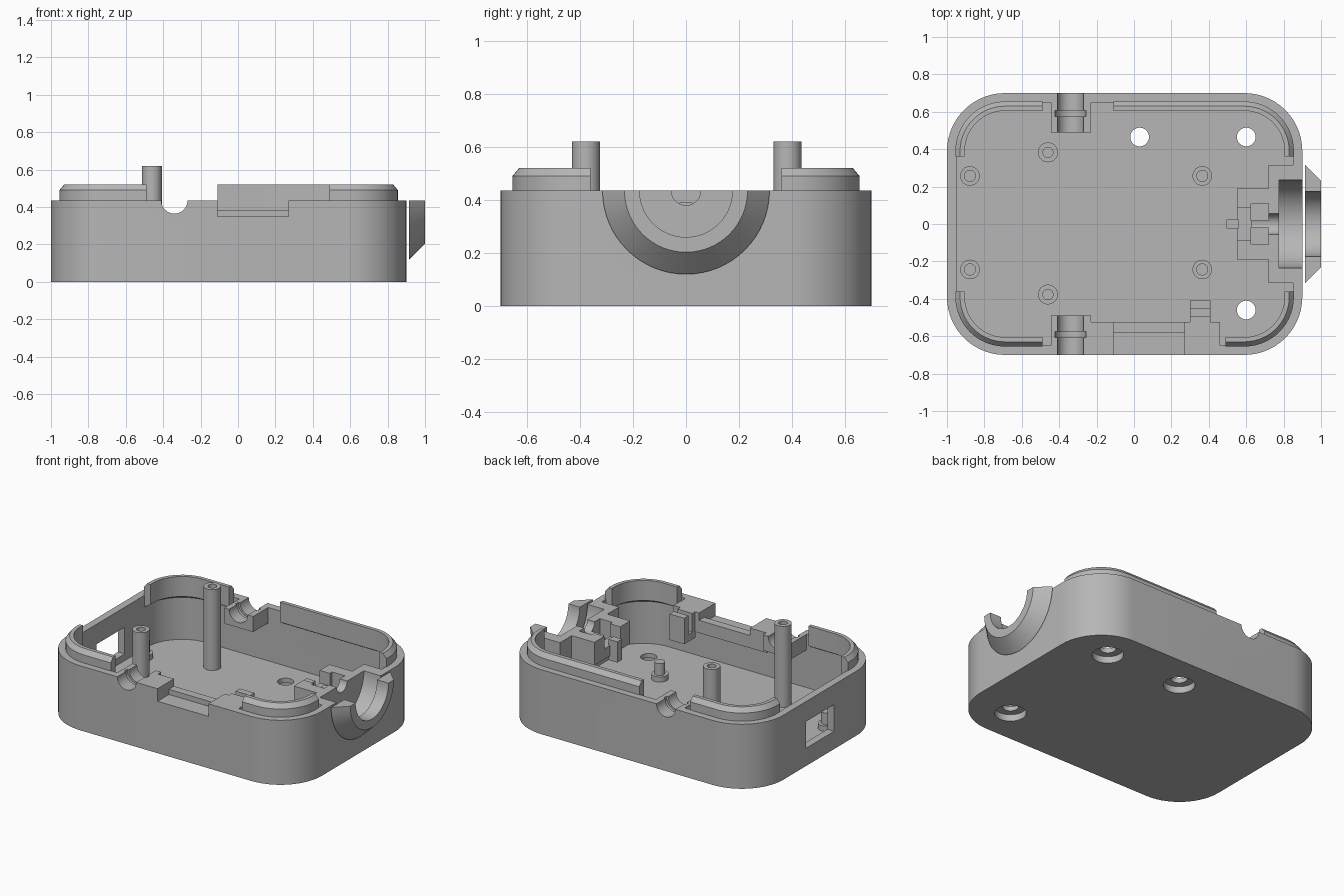
import bpy, bmesh, math
from mathutils import Matrix, Vector

if "Cube" in bpy.data.objects:
    bpy.data.objects.remove(bpy.data.objects["Cube"])

GREY = (0.47, 0.47, 0.47, 1)
mat = bpy.data.materials.new("matte grey plastic")
mat.use_nodes = True
mat.diffuse_color = GREY
mat.node_tree.nodes["Principled BSDF"].inputs["Base Color"].default_value = GREY

RIM = 0.435      # height of the split plane
FLOOR = 0.075
RADIUS = 0.31    # outer corner radius
LEFT, RIGHT, HALF_Y = -1.0, 0.9, 0.7
parts, cutters = [], []


def make(name, bm, cutter=False):
    bmesh.ops.recalc_face_normals(bm, faces=bm.faces)
    me = bpy.data.meshes.new(name)
    bm.to_mesh(me)
    bm.free()
    ob = bpy.data.objects.new(name, me)
    bpy.context.collection.objects.link(ob)
    if cutter:
        ob.hide_render = True
        cutters.append(ob)
    else:
        me.materials.append(mat)
        parts.append(ob)
    return ob


def box(name, x, y, z, cutter=False):
    bm = bmesh.new()
    size = [b - a for a, b in (x, y, z)]
    mid = [(a + b) / 2 for a, b in (x, y, z)]
    bmesh.ops.create_cube(bm, size=1, matrix=Matrix.Translation(mid) @ Matrix.Diagonal((*size, 1)))
    return make(name, bm, cutter)


def rod(name, start, end, r1, r2=None, cutter=False, segments=48):
    a, b = Vector(start), Vector(end)
    bm = bmesh.new()
    turn = (b - a).to_track_quat("Z", "Y").to_matrix().to_4x4()
    bmesh.ops.create_cone(bm, cap_ends=True, segments=segments, radius1=r1,
                          radius2=r1 if r2 is None else r2, depth=(b - a).length,
                          matrix=Matrix.Translation((a + b) / 2) @ turn)
    return make(name, bm, cutter)


def boolean(ob, others, operation="DIFFERENCE"):
    bpy.context.view_layer.objects.active = ob
    for other in others:
        mod = ob.modifiers.new("cut", "BOOLEAN")
        mod.operation = operation
        mod.solver = "EXACT"
        mod.object = other
        bpy.ops.object.modifier_apply(modifier=mod.name)


def arc(sx, sy, inset, steps=14):
    """Corner arc from the x side to the y side, inset from the outer wall."""
    cx = RIGHT - RADIUS if sx > 0 else LEFT + RADIUS
    cy, r = HALF_Y - RADIUS, RADIUS - inset
    angles = [math.pi / 2 * i / steps for i in range(steps + 1)]
    return [(cx + sx * r * math.cos(t), sy * (cy + r * math.sin(t))) for t in angles]


def rounded_slab(name, inset, z0, z1, cutter=False):
    outline = (arc(1, 1, inset) + arc(-1, 1, inset)[::-1]
               + arc(-1, -1, inset) + arc(1, -1, inset)[::-1])
    bm = bmesh.new()
    face = bm.faces.new([bm.verts.new((x, y, z0)) for x, y in outline])
    top = bmesh.ops.extrude_face_region(bm, geom=[face])["geom"]
    bmesh.ops.translate(bm, verts=[v for v in top if isinstance(v, bmesh.types.BMVert)],
                        vec=(0, 0, z1 - z0))
    return make(name, bm, cutter)


def lip(name, sx, sy, x_end, y_end):
    """Alignment lip swept round one corner."""
    profile = [(0.045, 0.355), (0.095, 0.385), (0.095, 0.52), (0.07, 0.52), (0.045, 0.49)]
    bm = bmesh.new()
    rails = []
    for inset, z in profile:
        pts = arc(sx, sy, inset)
        pts = [(pts[0][0], sy * y_end)] + pts + [(x_end, pts[-1][1])]
        rails.append([bm.verts.new((x, y, z)) for x, y in pts])
    for a, b in zip(rails, rails[1:] + rails[:1]):
        for i in range(len(a) - 1):
            bm.faces.new((a[i], a[i + 1], b[i + 1], b[i]))
    for i in (0, -1):
        bm.faces.new([r[i] for r in rails])
    return make(name, bm)


# Cutters shared between the shell and its inner blocks
cavity = rounded_slab("cavity_cutter", 0.05, FLOOR, 1, True)
port = box("port_cutter", (-1.1, -0.9), (-0.15, 0.15), (0.12, 0.30), True)
front_slot = box("front_slot_cutter", (-0.11, 0.27), (-0.8, -0.58), (0.35, 0.6), True)
slot_step = box("slot_step_cutter", (-0.11, 0.27), (-0.6, -0.5), (0.385, 0.6), True)
groove = rod("shaft_groove_cutter", (-0.34, -0.8, RIM), (-0.34, 0.8, RIM), 0.07, cutter=True)
rings = [rod("ring_groove_cutter", (-0.34, s * 0.575, RIM), (-0.34, s * 0.607, RIM), 0.083, cutter=True)
         for s in (-1, 1)]
bore = rod("socket_cutter", (0.775, 0, RIM), (0.915, 0, RIM), 0.235, cutter=True, segments=64)
mouth = rod("mouth_cutter", (0.9, 0, RIM), (1.1, 0, RIM), 0.175, cutter=True, segments=64)
cable = rod("cable_cutter", (0.6, 0, RIM), (0.8, 0, RIM), 0.055, cutter=True)
above = box("above_rim_cutter", (0.5, 1.2), (-0.5, 0.5), (RIM, 1), True)

# Shell with floor, port, screw holes and openings
shell = rounded_slab("shell", 0, 0, RIM)
screws = []
for x, y in ((0.03, 0.465), (0.6, 0.465), (0.6, -0.46)):
    screws.append(rod("screw_cutter", (x, y, -0.1), (x, y, 0.2), 0.05, cutter=True))
    screws.append(rod("counterbore_cutter", (x, y, -0.1), (x, y, 0.045), 0.097, cutter=True))
boolean(shell, [cavity, port, front_slot, groove, bore] + screws)

# Alignment lips at the corners
lip("lip_back_left", -1, 1, -0.49, 0.36)
lip("lip_front_left", -1, -1, -0.49, 0.36)
lip("lip_back_right", 1, 1, -0.11, 0.36)
lip("lip_front_right", 1, -1, 0.49, 0.36)

# Shaft bearing blocks
for s, side in ((1, "back"), (-1, "front")):
    block = box(side + "_bearing_block", (-0.445, -0.23), sorted((s * 0.49, s * 0.66)), (0.33, RIM))
    boolean(block, [groove] + rings)

# Switch ledge on the front wall, with a small notched bracket
ledge = box("front_ledge", (-0.235, 0.46), (-0.66, -0.525), (0.30, RIM))
boolean(ledge, [front_slot, slot_step])
bracket = box("ledge_bracket", (0.30, 0.41), (-0.53, -0.41), (0.26, RIM))
boolean(bracket, [box("notch_cutter", (0.2, 0.5), (-0.495, -0.455), (0.31, 0.6), True)])

# Flared half collar and socket housing
collar = rod("collar_flare", (0.915, 0, RIM), (1.0, 0, RIM), 0.315, 0.232, segments=64)
boolean(collar, [mouth, above])
base = rod("collar_base", (0.86, 0, RIM), (0.915, 0, RIM), 0.315, segments=64)
boolean(base, [bore, above])
housing = box("socket_housing", (0.72, 0.87), (-0.315, 0.315), (0.12, RIM))
boolean(housing, [bore, cable])

# Contact holder behind the socket
holder = box("contact_holder", (0.55, 0.725), (-0.19, 0.19), (0.28, RIM))
pockets = [box("pocket_cutter", (0.625, 0.72), sorted((s * 0.02, s * 0.11)), (0.31, 0.6), True)
           for s in (-1, 1)]
step = box("holder_step_cutter", (0.5, 0.625), (-0.085, 0.085), (0.35, 0.6), True)
boolean(holder, pockets + [step, cable])
box("contact_tongue", (0.495, 0.56), (-0.025, 0.025), (0.25, 0.39))

# Tall hollow screw posts
for y, side in ((0.383, "back"), (-0.377, "front")):
    post = rod(side + "_screw_post", (-0.46, y, FLOOR - 0.02), (-0.46, y, 0.62), 0.053)
    boolean(post, [rod("post_hole_cutter", (-0.46, y, 0.3), (-0.46, y, 0.8), 0.027, cutter=True)])

# Short locating pins with shoulders
for x in (-0.877, 0.365):
    for y in (0.25, -0.25):
        y += 0.007
        rod("pin_shoulder", (x, y, FLOOR - 0.02), (x, y, 0.11), 0.052)
        rod("locating_pin", (x, y, 0.1), (x, y, 0.19), 0.032)

for ob in cutters:
    bpy.data.objects.remove(ob)
bpy.ops.object.select_all(action="DESELECT")
for ob in parts:
    ob.select_set(True)
bpy.context.view_layer.objects.active = parts[0]
bpy.ops.object.shade_smooth_by_angle(angle=math.radians(25))
